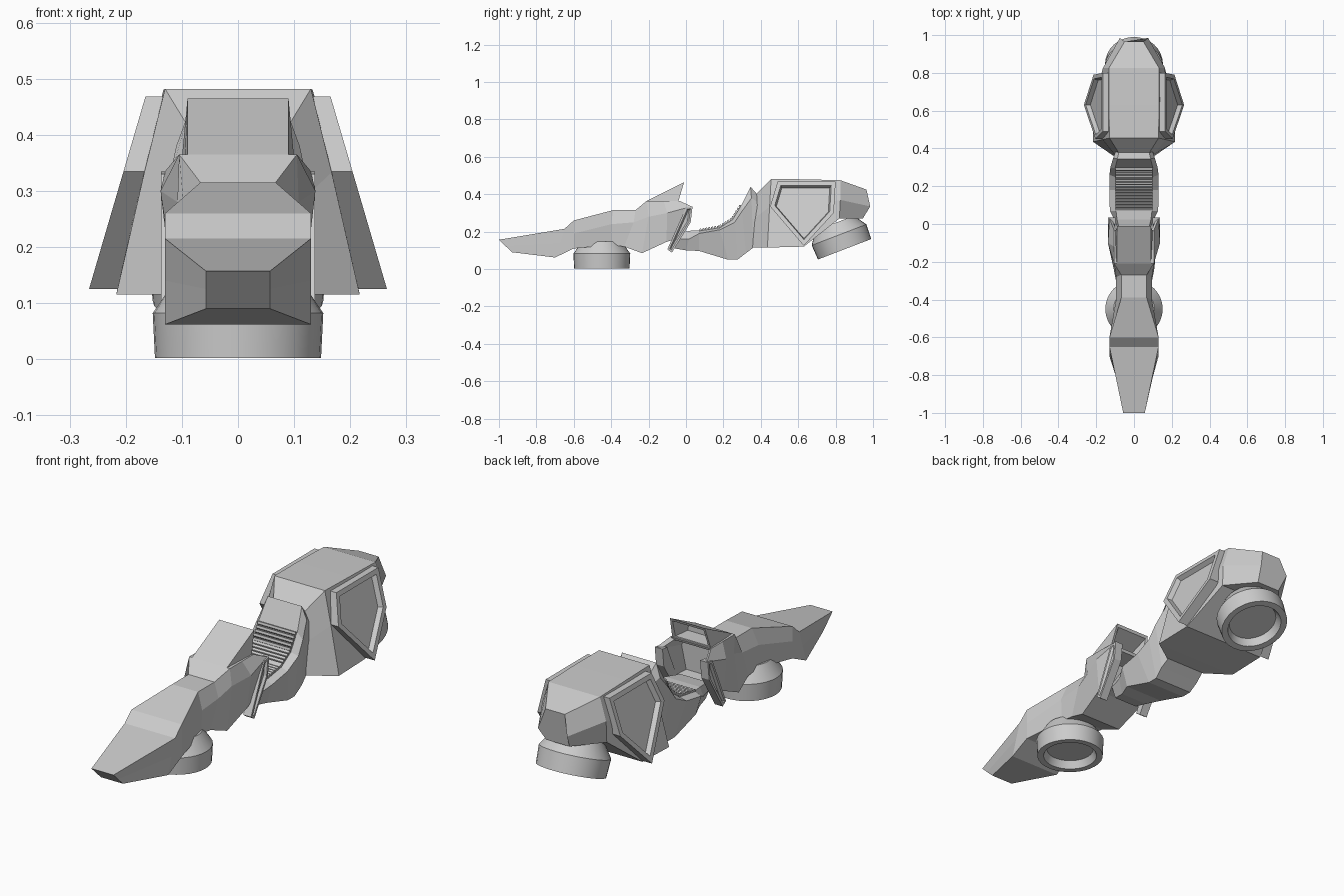
import bpy, bmesh
from math import radians, sin, cos, pi
from mathutils import Vector

if "Cube" in bpy.data.objects:
    bpy.data.objects.remove(bpy.data.objects["Cube"])


def finish(name, bm):
    bmesh.ops.recalc_face_normals(bm, faces=bm.faces)
    me = bpy.data.meshes.new(name)
    bm.to_mesh(me)
    bm.free()
    ob = bpy.data.objects.new(name, me)
    bpy.context.collection.objects.link(ob)
    return ob


def loft(name, halves):
    """Skin cross-sections given as right-half points, mirrored across x."""
    bm = bmesh.new()
    rings = []
    for h in halves:
        pts = list(h) + [(-x, y, z) for x, y, z in reversed(h)]
        rings.append([bm.verts.new(p) for p in pts])
    n = len(rings[0])
    for a, b in zip(rings, rings[1:]):
        for i in range(n):
            j = (i + 1) % n
            bm.faces.new((a[i], a[j], b[j], b[i]))
    bm.faces.new(rings[0])
    bm.faces.new(rings[-1])
    return finish(name, bm)


def framed_panel(name, outline, xfun, thick, frame, recess, side):
    """Raised plate on the hull side with a sunken centre."""
    bm = bmesh.new()
    base = [bm.verts.new((side * (xfun(z) - thick), y, z)) for y, z in outline]
    top = [bm.verts.new((side * xfun(z), y, z)) for y, z in outline]
    n = len(outline)
    for i in range(n):
        j = (i + 1) % n
        bm.faces.new((base[i], base[j], top[j], top[i]))
    bm.faces.new(base)
    face = bm.faces.new(top)
    bmesh.ops.recalc_face_normals(bm, faces=bm.faces)
    bmesh.ops.inset_region(bm, faces=[face], thickness=frame, use_even_offset=True)
    bmesh.ops.inset_region(bm, faces=[face], thickness=0.008, depth=-recess, use_even_offset=True)
    return finish(name, bm)


def thruster(name, loc, tilt, scale):
    """Lathed hover pad with a dished underside."""
    prof = [(0.105, 0.035), (0.12, 0.0), (0.148, 0.0), (0.152, 0.08), (0.108, 0.145)]
    bm = bmesh.new()
    n = 32
    rings = [[bm.verts.new((r * cos(2 * pi * i / n), r * sin(2 * pi * i / n), z))
              for i in range(n)] for r, z in prof]
    for a, b in zip(rings, rings[1:]):
        for i in range(n):
            j = (i + 1) % n
            bm.faces.new((a[i], a[j], b[j], b[i]))
    bm.faces.new(rings[0])
    bm.faces.new(rings[-1])
    ob = finish(name, bm)
    ob.location = loc
    ob.rotation_euler = (tilt, 0, 0)
    ob.scale = (scale,) * 3
    bpy.context.view_layer.objects.active = ob
    ob.select_set(True)
    bpy.ops.object.shade_smooth_by_angle(angle=radians(25))
    ob.select_set(False)


# Front hull: nose, hood and open-backed cowl
loft("front_hull", [
    [(.057, -1, .157), (.057, -.967, .125), (.057, -.93, .09)],
    [(.13, -.65, .215), (.13, -.675, .14), (.13, -.70, .062)],
    [(.13, -.60, .26), (.13, -.60, .19), (.13, -.60, .11)],
    [(.067, -.39, .315), (.095, -.40, .24), (.09, -.40, .13)],
    [(.067, -.27, .315), (.095, -.28, .25), (.09, -.33, .12)],
    [(.105, -.21, .365), (.108, -.20, .28), (.108, -.235, .085)],
    [(.105, -.12, .365), (.138, -.10, .30), (.12, -.105, .145)],
    [(.105, -.035, .365), (.13, .03, .335), (.115, -.06, .16)],
    [(.09, -.04, .352), (.115, .02, .328), (.10, -.06, .175)],
    [(.08, -.13, .34), (.10, -.11, .30), (.09, -.13, .18)],
])

# Windscreen hood, hollow at the rear
loft("windscreen", [
    [(.09, -.21, .365), (.095, -.20, .352)],
    [(.09, -.01, .465), (.10, -.042, .358)],
    [(.08, -.015, .452), (.085, -.043, .37)],
    [(.07, -.12, .40), (.075, -.12, .37)],
])

# Seat body linking the front and rear hulls
loft("seat_body", [
    [(.07, -.06, .19), (.08, -.06, .16), (.06, -.06, .11)],
    [(.09, .025, .205), (.10, .015, .16), (.07, .0, .10)],
    [(.095, .07, .205), (.128, .07, .19), (.10, .07, .097)],
    [(.10, .18, .22), (.13, .18, .21), (.10, .225, .05)],
    [(.10, .25, .265), (.13, .26, .25), (.10, .275, .05)],
    [(.10, .295, .34), (.125, .30, .31), (.105, .32, .085)],
    [(.088, .345, .44), (.11, .35, .38), (.10, .36, .115)],
    [(.08, .38, .40), (.10, .38, .36), (.10, .40, .12)],
])

# Seat ribs stepped along the seat curve
path = [Vector(p) for p in ((.07, .203), (.18, .221), (.25, .265), (.298, .34))]
bm = bmesh.new()
for a, b in zip(path, path[1:]):
    d = (b - a).normalized()
    up = Vector((-d.y, d.x))
    count = round((b - a).length / .0165)
    step = (b - a) / count
    for k in range(count):
        p = a + step * k
        tri = [p, p + step, p + step * .8 + up * .013, p + step * .2 + up * .01]
        l = [bm.verts.new((-.098, q.x, q.y)) for q in tri]
        r = [bm.verts.new((.098, q.x, q.y)) for q in tri]
        bm.faces.new(l)
        bm.faces.new(r)
        for i in range(4):
            j = (i + 1) % 4
            bm.faces.new((l[i], l[j], r[j], r[i]))
finish("seat_ribs", bm)

# Rear engine hull
loft("rear_hull", [
    [(.08, .375, .40), (.10, .365, .27), (.10, .355, .115)],
    [(.13, .455, .482), (.167, .447, .333), (.217, .435, .115)],
    [(.133, .63, .48), (.169, .63, .333), (.216, .63, .12)],
    [(.133, .825, .475), (.165, .825, .37), (.165, .82, .27)],
    [(.05, .965, .425), (.075, .985, .335), (.06, .945, .27)],
])

# Side panels: rear pentagons and slanted cowl plates
pentagon = [(.45, .335), (.49, .468), (.80, .468), (.79, .30), (.63, .125)]
slant = [(-.10, .105), (-.075, .088), (.025, .25), (.035, .335), (.0, .33)]
for side, tag in ((1, "right"), (-1, "left")):
    framed_panel("rear_panel_" + tag, pentagon,
                 lambda z: .165 + .293 * (.468 - z), .06, .022, .022, side)
    framed_panel("cowl_plate_" + tag, slant, lambda z: .137, .04, .01, .01, side)

# Hover thrusters
thruster("front_thruster", (0, -.45, .002), 0, 1.0)
thruster("rear_thruster", (0, .848, .106), radians(21), 1.03)
